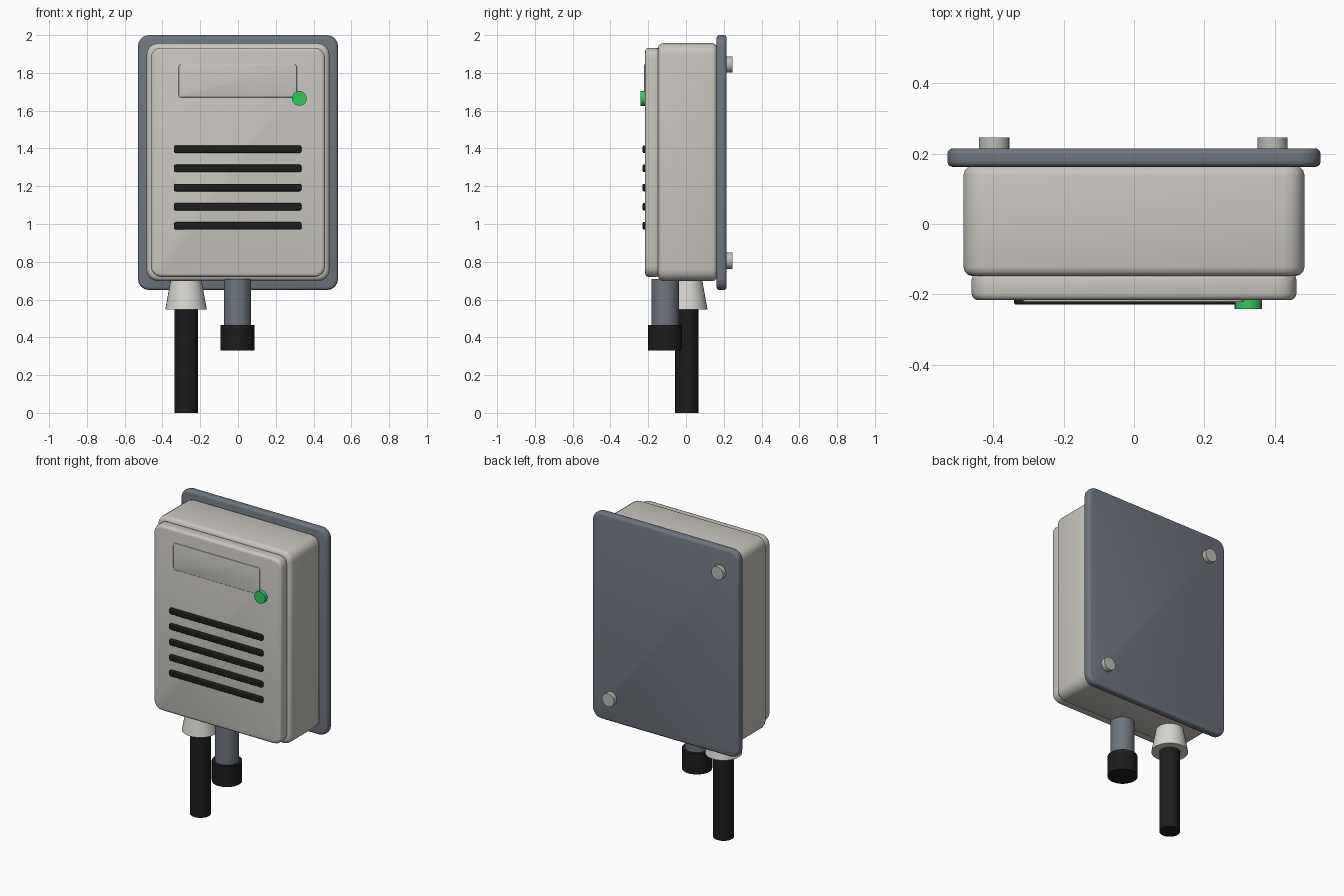
import bpy, bmesh, math
from mathutils import Matrix

cube = bpy.data.objects.get("Cube")
if cube:
    bpy.data.objects.remove(cube, do_unlink=True)


def material(name, r, g, b):
    m = bpy.data.materials.new(name)
    m.use_nodes = True
    m.diffuse_color = (r, g, b, 1)
    m.node_tree.nodes["Principled BSDF"].inputs["Base Color"].default_value = (r, g, b, 1)
    return m


BEIGE = material("warm beige", 0.58, 0.56, 0.52)
PALE = material("pale grey", 0.68, 0.67, 0.63)
SLATE = material("slate grey", 0.16, 0.18, 0.21)
BLACK = material("rubber black", 0.012, 0.012, 0.012)
GREEN = material("signal green", 0.03, 0.58, 0.11)
METAL = material("screw metal", 0.50, 0.50, 0.48)


def finish(bm, name, mat):
    bmesh.ops.recalc_face_normals(bm, faces=bm.faces)
    mesh = bpy.data.meshes.new(name)
    bm.to_mesh(mesh)
    bm.free()
    mesh.materials.append(mat)
    ob = bpy.data.objects.new(name, mesh)
    bpy.context.collection.objects.link(ob)
    bpy.ops.object.select_all(action='DESELECT')
    ob.select_set(True)
    bpy.context.view_layer.objects.active = ob
    bpy.ops.object.shade_smooth_by_angle(angle=math.radians(35))
    return ob


def panel(name, mat, x, y, z, corner, edge):
    """Box with rounded front corners, then softened front and back rims."""
    bm = bmesh.new()
    size = [b - a for a, b in (x, y, z)]
    mid = [(a + b) / 2 for a, b in (x, y, z)]
    bmesh.ops.create_cube(bm, size=1, matrix=Matrix.Translation(mid) @ Matrix.Diagonal((*size, 1)))

    def along_y(e):
        return abs(e.verts[0].co.y - e.verts[1].co.y) > 1e-4

    bmesh.ops.bevel(bm, geom=[e for e in bm.edges if along_y(e)], offset=corner,
                    segments=4, profile=0.5, affect='EDGES')
    bmesh.ops.bevel(bm, geom=[e for e in bm.edges if not along_y(e)], offset=edge,
                    segments=3, profile=0.5, affect='EDGES')
    return finish(bm, name, mat)


def cylinder(name, mat, centre, r_low, r_high, length, axis='Z'):
    bm = bmesh.new()
    turn = Matrix.Rotation(math.pi / 2, 4, 'X') if axis == 'Y' else Matrix.Identity(4)
    bmesh.ops.create_cone(bm, cap_ends=True, segments=32, radius1=r_low, radius2=r_high,
                          depth=length, matrix=Matrix.Translation(centre) @ turn)
    return finish(bm, name, mat)


# Housing, lid and wall plate
panel("back_plate", SLATE, (-0.53, 0.53), (0.162, 0.215), (0.65, 2.0), 0.06, 0.016)
panel("housing", BEIGE, (-0.484, 0.484), (-0.148, 0.165), (0.698, 1.957), 0.06, 0.026)
panel("lid", BEIGE, (-0.461, 0.461), (-0.216, -0.14), (0.72, 1.933), 0.055, 0.018)

# Front details
panel("label_panel", BEIGE, (-0.315, 0.312), (-0.222, -0.205), (1.67, 1.845), 0.015, 0.004)
for i in range(5):
    panel(f"vent_slot_{i + 1}", BLACK, (-0.34, 0.336), (-0.229, -0.205),
          (0.97 + i * 0.1015, 1.01 + i * 0.1015), 0.012, 0.005)
cylinder("status_light", GREEN, (0.325, -0.22, 1.665), 0.039, 0.039, 0.042, 'Y')

# Fixing screws on the back
for name, x, z in (("upper_screw", -0.397, 1.845), ("lower_screw", 0.393, 0.805)):
    cylinder(name, METAL, (x, 0.225, z), 0.043, 0.043, 0.04, 'Y')

# Cable gland and cable
cylinder("cable_gland", PALE, (-0.275, 0.004, 0.63), 0.11, 0.08, 0.165)
cylinder("cable", BLACK, (-0.275, 0.004, 0.29), 0.062, 0.062, 0.58)

# Stub with end cap
cylinder("stub", SLATE, (-0.003, -0.11, 0.58), 0.072, 0.072, 0.26)
cylinder("stub_cap", BLACK, (-0.003, -0.11, 0.398), 0.09, 0.09, 0.135)
